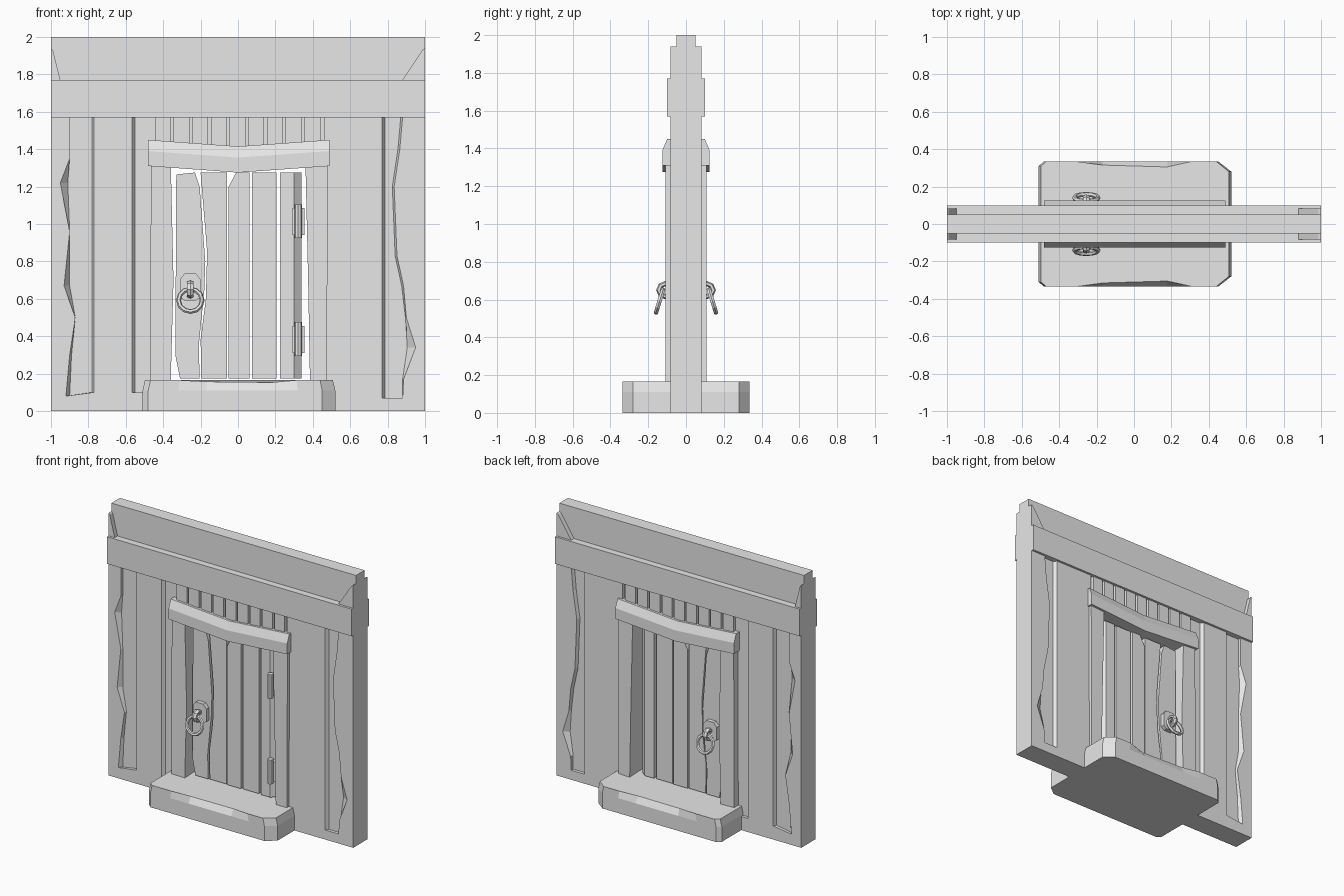
import bpy
import bmesh
from math import pi, radians
from mathutils import Matrix

old = bpy.data.objects.get("Cube")
if old:
    bpy.data.objects.remove(old, do_unlink=True)

grey = bpy.data.materials.new("plain_grey")
grey.use_nodes = True
grey.diffuse_color = (0.8, 0.8, 0.8, 1)
grey.node_tree.nodes["Principled BSDF"].inputs["Base Color"].default_value = (0.8, 0.8, 0.8, 1)


def finish(name, bm):
    bmesh.ops.recalc_face_normals(bm, faces=bm.faces)
    mesh = bpy.data.meshes.new(name)
    bm.to_mesh(mesh)
    bm.free()
    mesh.materials.append(grey)
    obj = bpy.data.objects.new(name, mesh)
    bpy.context.collection.objects.link(obj)
    return obj


def loft(name, rows):
    """Skin equal-length rings of points and cap both ends."""
    bm = bmesh.new()
    rings = [[bm.verts.new(p) for p in row] for row in rows]
    n = len(rings[0])
    for a, b in zip(rings, rings[1:]):
        for i in range(n):
            j = (i + 1) % n
            bm.faces.new((a[i], a[j], b[j], b[i]))
    bm.faces.new(rings[0])
    bm.faces.new(rings[-1])
    return finish(name, bm)


def panel(name, front, depth, base=None, inner=0.06):
    """Outline in x, z, equal on front and back, with an optional wider core."""
    levels = [(-depth, front), (depth, front)]
    if base:
        levels[1:1] = [(-inner, base), (inner, base)]
    return loft(name, [[(x, y, z) for x, z in pts] for y, pts in levels])


def slab(name, x0, x1, z0, z1, depth):
    return panel(name, [(x0, z0), (x1, z0), (x1, z1), (x0, z1)], depth)


def torus(name, major, minor, matrix, seg=12, sides=6):
    bm = bmesh.new()
    rings = []
    for i in range(seg):
        turn = Matrix.Rotation(2 * pi * i / seg, 4, 'Z')
        ring = []
        for k in range(sides):
            off = Matrix.Rotation(2 * pi * k / sides, 4, 'Y') @ Matrix.Translation((minor, 0, 0))
            m = matrix @ turn @ Matrix.Translation((major, 0, 0)) @ off
            ring.append(bm.verts.new(m.translation))
        rings.append(ring)
    for i in range(seg):
        a, b = rings[i], rings[(i + 1) % seg]
        for k in range(sides):
            j = (k + 1) % sides
            bm.faces.new((a[k], a[j], b[j], b[k]))
    return finish(name, bm)


# Wall core and top beams
slab("wall_core_left", -1, -0.45, 0, 1.6, 0.06)
slab("wall_core_right", 0.45, 1, 0, 1.6, 0.06)
slab("wall_core_top", -0.46, 0.46, 1.35, 1.6, 0.055)
slab("lintel_beam", -1, 1, 1.57, 1.77, 0.1)
slab("upper_board", -1, 1, 1.77, 2, 0.05)
panel("left_bracket", [(-1, 1.77), (-0.95, 1.77), (-0.99, 1.93), (-1, 1.94)], 0.083)
panel("right_bracket", [(1, 1.77), (0.88, 1.77), (0.985, 1.93), (1, 1.94)], 0.083)

# Raised side walls with chipped post edges
zs = (1.57, 1.35, 1.22, 0.96, 0.67, 0.5, 0.3, 0.08)
chip = (-0.9, -0.9, -0.95, -0.9, -0.93, -0.87, -0.9, -0.92)
root = (-0.9, -0.9, -0.91, -0.9, -0.9, -0.87, -0.89, -0.9)


def left_outline(edge, a, b):
    return list(zip(edge, zs)) + [(a, 0.1), (a, 1.57), (b, 1.57), (b, 0.1), (-0.46, 0.1),
                                  (-0.46, 0), (-1, 0), (-1, 1.57)]


panel("left_wall", left_outline(chip, -0.77, -0.567), 0.083, left_outline(root, -0.78, -0.55))

zs_r = (1.57, 1.4, 1.2, 0.83, 0.67, 0.5, 0.34, 0.17, 0.07)
chip_r = (0.88, 0.865, 0.835, 0.85, 0.885, 0.9, 0.95, 0.885, 0.88)
root_r = (0.87, 0.855, 0.825, 0.84, 0.875, 0.895, 0.905, 0.88, 0.88)


def right_outline(edge, a):
    return list(zip(edge, zs_r)) + [(a, 0.07), (a, 1.57), (0.46, 1.57), (0.46, 0), (1, 0), (1, 1.57)]


panel("right_wall", right_outline(chip_r, 0.77), 0.083, right_outline(root_r, 0.785))

# Short slats above the door
for i in range(9):
    x = -0.445 + i * 0.1
    slab(f"slat_{i + 1}", x, x + 0.085, 1.38, 1.58, 0.083)

# Door frame posts and bowed header
panel("left_post", [(-0.47, 0.15), (-0.36, 0.15), (-0.345, 0.7), (-0.36, 1.35), (-0.465, 1.35)], 0.108)
panel("right_post", [(0.475, 0.15), (0.385, 0.15), (0.375, 0.7), (0.36, 1.35), (0.48, 1.35)], 0.108)
profile = [(-0.125, 1.31), (-0.125, 1.39), (-0.1, 1.45), (0.1, 1.45), (0.125, 1.39), (0.125, 1.31)]
loft("header_beam", [[(x, y, z - sag) for y, z in profile]
                     for x, sag in ((-0.48, 0), (0, 0.035), (0.49, 0))])

# Door planks
lo, hi = 0.175, 1.275
panel("door_plank_1", [(-0.31, lo), (-0.205, lo), (-0.21, 0.35), (-0.18, 0.65), (-0.175, 0.8),
                       (-0.205, 1.2), (-0.23, hi), (-0.33, hi - 0.01), (-0.335, 0.3)], 0.055)
panel("door_plank_2", [(-0.195, lo), (-0.06, lo), (-0.06, hi), (-0.2, hi), (-0.165, 0.85),
                       (-0.172, 0.6), (-0.2, 0.38)], 0.05)
panel("door_plank_3", [(-0.05, lo), (0.062, lo), (0.062, hi), (-0.01, hi), (-0.05, 1.2)], 0.055)
slab("door_plank_4", 0.075, 0.205, lo, hi, 0.05)
panel("door_plank_5", [(0.225, lo), (0.3, lo), (0.3, hi), (0.225, hi)], 0.055,
      [(0.225, lo), (0.34, lo), (0.34, hi), (0.225, hi)], 0.02)

# Doorstep with worn front and back edges
half = [(-0.51, 0), (-0.51, 0.31), (-0.48, 0.335), (-0.32, 0.335), (-0.17, 0.335),
        (0.18, 0.335), (0.32, 0.335), (0.45, 0.335), (0.52, 0.28), (0.52, 0)]
worn = {-0.17: 0.02, 0.18: 0.03}


def step_ring(z, shrink, wear):
    back = [(x * shrink, y - wear * worn.get(x, 0), z - wear * worn.get(x, 0) * 0.4) for x, y in half]
    return back + [(x, -y, h) for x, y, h in reversed(back[1:-1])]


loft("doorstep", [step_ring(0, 1, 0), step_ring(0.11, 1, 0), step_ring(0.165, 0.975, 1)])

# Ring handles on both sides
hx = -0.255
for side, label in ((-1, "front"), (1, "back")):
    plate = [(-0.055, 0.61), (-0.03, 0.59), (0.03, 0.59), (0.055, 0.61),
             (0.055, 0.705), (0.03, 0.735), (-0.03, 0.735), (-0.055, 0.705)]
    loft(f"{label}_handle_plate", [[(hx + x, side * y, z) for x, z in plate] for y in (0.04, 0.085)])
    torus(f"{label}_handle_loop", 0.034, 0.014, Matrix.Translation((hx, side * 0.11, 0.65))
          @ Matrix.Scale(1.4, 4, (1, 0, 0)) @ Matrix.Rotation(pi / 2, 4, 'Y'), 8)
    tilt = Matrix.Rotation(radians(90 + side * 17), 4, 'X')
    torus(f"{label}_handle_ring", 0.063, 0.013, Matrix.Translation((hx, side * 0.14, 0.592)) @ tilt)

# Hinges on the front
for label, z in (("upper", 1.015), ("lower", 0.385)):
    loft(f"{label}_hinge_leaf", [[(x, y, z + h) for x, h in
                                  ((0.292, -0.075), (0.355, -0.075), (0.355, 0.07), (0.292, 0.07))]
                                 for y in (-0.07, -0.02)])
    bm = bmesh.new()
    bmesh.ops.create_cone(bm, cap_ends=True, segments=8, radius1=0.02, radius2=0.02, depth=0.18,
                          matrix=Matrix.Translation((0.322, -0.08, z)))
    finish(f"{label}_hinge_barrel", bm)
